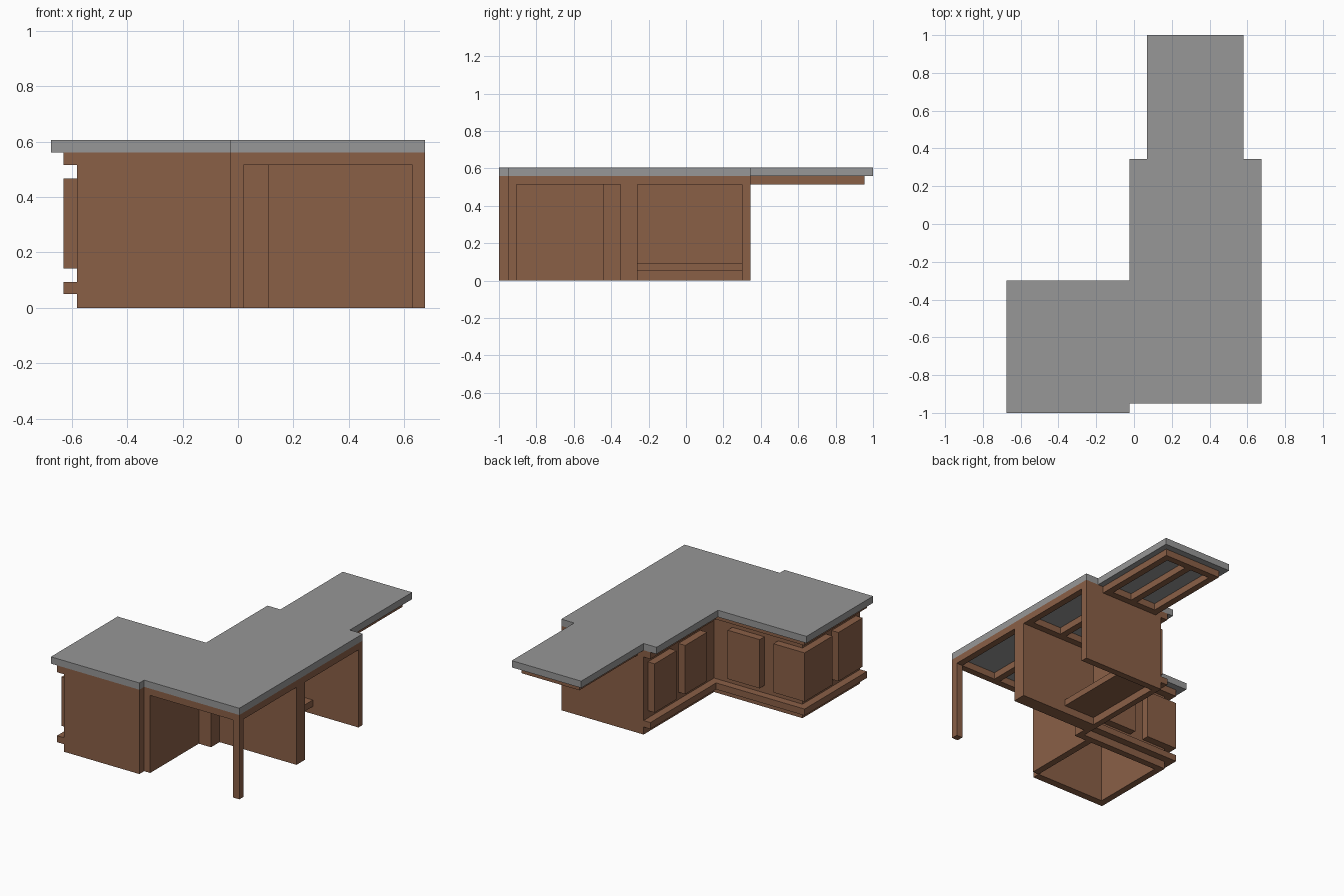
import bpy, bmesh

cube = bpy.data.objects.get("Cube")
if cube:
    bpy.data.objects.remove(cube, do_unlink=True)


def make_material(name, rgb):
    m = bpy.data.materials.new(name)
    m.use_nodes = True
    m.diffuse_color = (*rgb, 1)
    m.node_tree.nodes["Principled BSDF"].inputs["Base Color"].default_value = (*rgb, 1)
    return m


WOOD = make_material("brown wood", (0.255, 0.115, 0.062))
STONE = make_material("grey stone", (0.31, 0.31, 0.31))

TOP, UNDER, RAIL = 0.605, 0.56, 0.515   # counter top, counter underside, rail underside
T = 0.045                              # board thickness


def prism(name, outline, z0, z1, mat):
    """Extrude a flat outline from z0 up to z1."""
    bm = bmesh.new()
    face = bm.faces.new([bm.verts.new((x, y, z0)) for x, y in outline])
    up = bmesh.ops.extrude_face_region(bm, geom=[face])["geom"]
    for v in up:
        if isinstance(v, bmesh.types.BMVert):
            v.co.z = z1
    bmesh.ops.recalc_face_normals(bm, faces=bm.faces)
    mesh = bpy.data.meshes.new(name)
    bm.to_mesh(mesh)
    bm.free()
    mesh.materials.append(mat)
    obj = bpy.data.objects.new(name, mesh)
    bpy.context.collection.objects.link(obj)
    return obj


def board(name, x0, x1, y0, y1, z0=0, z1=UNDER):
    return prism(name, [(x0, y0), (x1, y0), (x1, y1), (x0, y1)], z0, z1, WOOD)


def rails(name, x0, x1, y0, y1):
    """Rectangular support frame with one centre bar, under the counter."""
    mid = (x0 + x1) / 2
    for part, a, b in (("right", x0, x0 + T), ("centre", mid - T / 2, mid + T / 2),
                       ("left", x1 - T, x1)):
        board(f"{name}_{part}_rail", a, b, y0 + T, y1 - T, RAIL)
    board(f"{name}_front_rail", x0, x1, y0, y0 + T, RAIL)
    board(f"{name}_back_rail", x0, x1, y1 - T, y1, RAIL)


# Countertop
prism("countertop", [(-0.675, -1), (-0.025, -1), (-0.025, -0.95), (0.675, -0.95),
                     (0.675, 0.345), (0.58, 0.345), (0.58, 1), (0.07, 1),
                     (0.07, 0.345), (-0.025, 0.345), (-0.025, -0.3), (-0.675, -0.3)],
      UNDER, TOP, STONE)

# Side wing: four walls, open underneath
board("wing_front_wall", -0.58, -0.025, -1, -0.95)
board("wing_end_wall", -0.58, -0.535, -0.95, -0.44)
board("wing_inner_wall", -0.025, 0.02, -0.95, -0.44)
board("wing_back_wall", -0.58, 0.11, -0.44, -0.395)

# Main wing: back wall, divider, end wall and corner leg
board("main_wall", 0.07, 0.11, -0.395, 0.30)
board("main_divider", 0.11, 0.675, -0.35, -0.26)
board("main_end_wall", 0.07, 0.675, 0.30, 0.345)
board("corner_leg", 0.63, 0.675, -0.95, -0.905, 0, RAIL)
board("low_shelf", 0.11, 0.34, -0.26, 0.30, 0.05, 0.093)

# Support frames below the counter
rails("front_bay", 0.02, 0.675, -0.95, -0.35)
rails("back_bay", 0.11, 0.675, -0.26, 0.30)
rails("extension", 0.115, 0.54, 0.345, 0.955)

# Ledges running round the cabinet fronts, at the foot and under the counter
LEDGE = [(-0.63, -1), (-0.58, -1), (-0.58, -0.395), (0.07, -0.395), (0.07, 0.345),
         (0.02, 0.345), (0.02, -0.345), (-0.63, -0.345)]
prism("foot_ledge", LEDGE, 0.05, 0.093, WOOD)
prism("top_ledge", LEDGE, RAIL, UNDER, WOOD)

# Cabinet doors
D0, D1 = 0.142, 0.466
for i, (y0, y1) in enumerate(((0.07, 0.30), (-0.25, -0.02))):
    board(f"main_door_{i + 1}", 0.02, 0.07, y0, y1, D0, D1)
board("wing_back_door", -0.30, -0.065, -0.395, -0.345, D0, D1)
board("wing_end_door", -0.63, -0.58, -0.955, -0.70, D0, D1)
prism("wing_corner_door", [(-0.63, -0.64), (-0.58, -0.64), (-0.58, -0.395),
                           (-0.40, -0.395), (-0.40, -0.345), (-0.63, -0.345)], D0, D1, WOOD)
